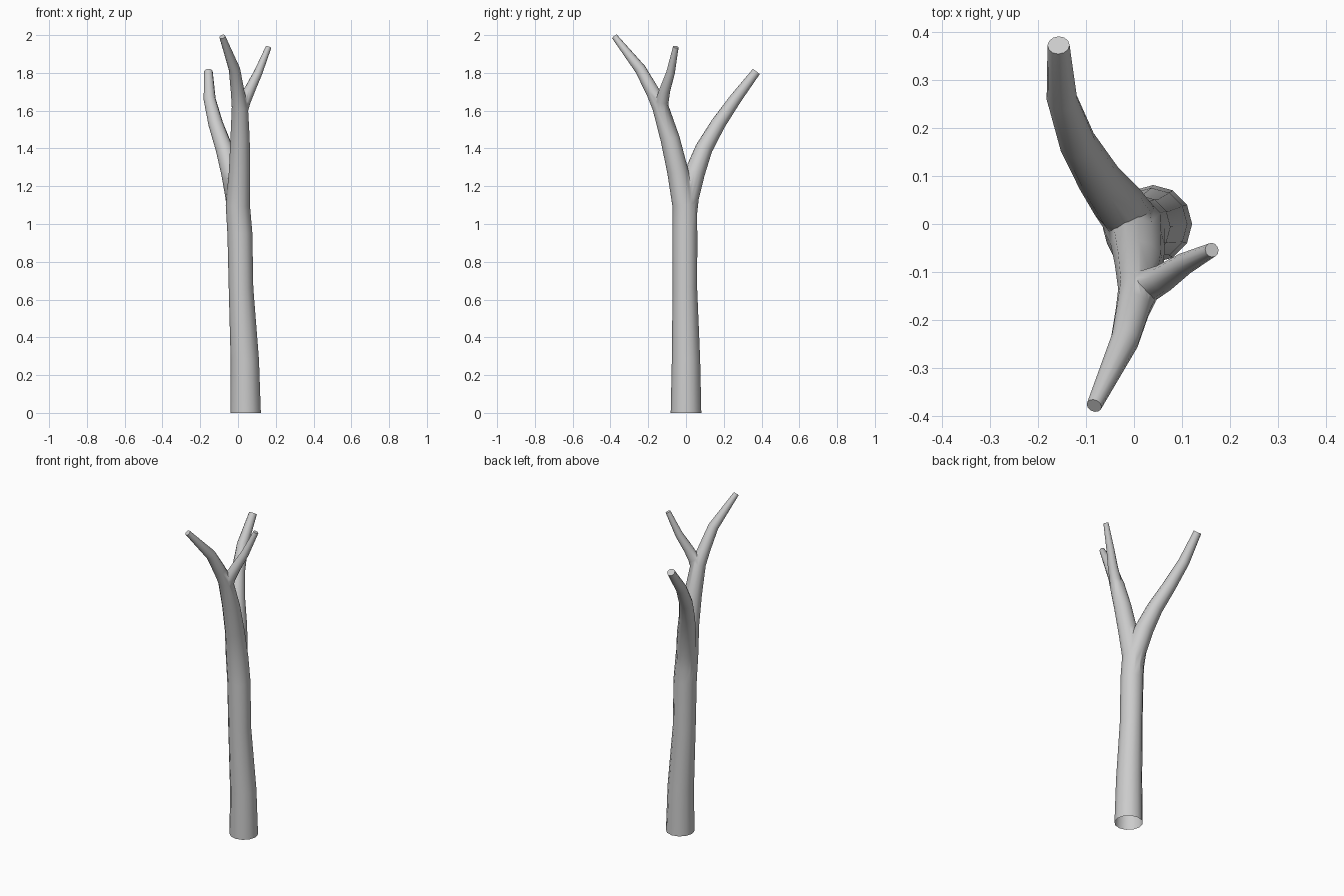
import bpy, bmesh
from mathutils import Vector

if "Cube" in bpy.data.objects:
    bpy.data.objects.remove(bpy.data.objects["Cube"])

SIDES = 12


def tube(name, pts):
    """Closed tapering tube through (x, y, z, radius) points."""
    bm = bmesh.new()
    centres = [Vector(p[:3]) for p in pts]
    rings = []
    for i, c in enumerate(centres):
        if i == 0 and c.z == 0:
            t = Vector((0, 0, 1))          # level cut at the ground
        else:
            t = centres[min(i + 1, len(pts) - 1)] - centres[max(i - 1, 0)]
        q = Vector((0, 0, 1)).rotation_difference(t.normalized())
        circle = bmesh.ops.create_circle(bm, segments=SIDES, radius=pts[i][3])["verts"]
        for v in circle:
            v.co = c + q @ v.co
        rings.append(circle)
    for a, b in zip(rings, rings[1:]):
        for k in range(SIDES):
            n = (k + 1) % SIDES
            bm.faces.new((a[k], a[n], b[n], b[k]))
    bm.faces.new(rings[0][::-1])
    bm.faces.new(rings[-1])
    bmesh.ops.recalc_face_normals(bm, faces=bm.faces)
    me = bpy.data.meshes.new(name)
    bm.to_mesh(me)
    bm.free()
    ob = bpy.data.objects.new(name, me)
    bpy.context.collection.objects.link(ob)
    return ob


# Trunk continuing into the front limb
trunk = tube("tree_trunk", [
    (0.04, 0, 0, 0.081), (0.036, 0, 0.28, 0.075), (0.016, -0.006, 0.66, 0.065),
    (0.01, -0.006, 0.95, 0.066), (-0.001, -0.008, 1.1, 0.064),
    (0.008, -0.044, 1.28, 0.056), (0.011, -0.084, 1.45, 0.051),
    (0.01, -0.136, 1.62, 0.043), (-0.002, -0.176, 1.7, 0.036),
    (-0.019, -0.242, 1.82, 0.03), (-0.083, -0.378, 1.992, 0.016)])

# Back limb and small side twig
back_limb = tube("back_limb", [
    (0.0, 0.0, 1.03, 0.056), (-0.01, 0.012, 1.14, 0.056), (-0.035, 0.046, 1.27, 0.054),
    (-0.073, 0.095, 1.4, 0.046), (-0.118, 0.17, 1.53, 0.039),
    (-0.15, 0.26, 1.66, 0.032), (-0.157, 0.372, 1.807, 0.023)])
side_twig = tube("side_twig", [
    (0.013, -0.133, 1.58, 0.034), (0.033, -0.126, 1.65, 0.034),
    (0.062, -0.112, 1.71, 0.029), (0.106, -0.082, 1.8, 0.023),
    (0.162, -0.054, 1.937, 0.015)])

# Merge limbs into one skin
bpy.context.view_layer.objects.active = trunk
for limb in (back_limb, side_twig):
    mod = trunk.modifiers.new("join", "BOOLEAN")
    mod.operation = "UNION"
    mod.solver = "EXACT"
    mod.object = limb
    bpy.ops.object.modifier_apply(modifier=mod.name)
    bpy.data.objects.remove(limb)

# Open base, softened forks
bm = bmesh.new()
bm.from_mesh(trunk.data)
base = [f for f in bm.faces if all(v.co.z < 0.001 for v in f.verts)]
bmesh.ops.delete(bm, geom=base, context="FACES_ONLY")
bmesh.ops.remove_doubles(bm, verts=bm.verts, dist=0.002)
bm.to_mesh(trunk.data)
bm.free()

bpy.ops.object.select_all(action="DESELECT")
trunk.select_set(True)
bpy.ops.object.shade_smooth_by_angle(angle=1.1)
